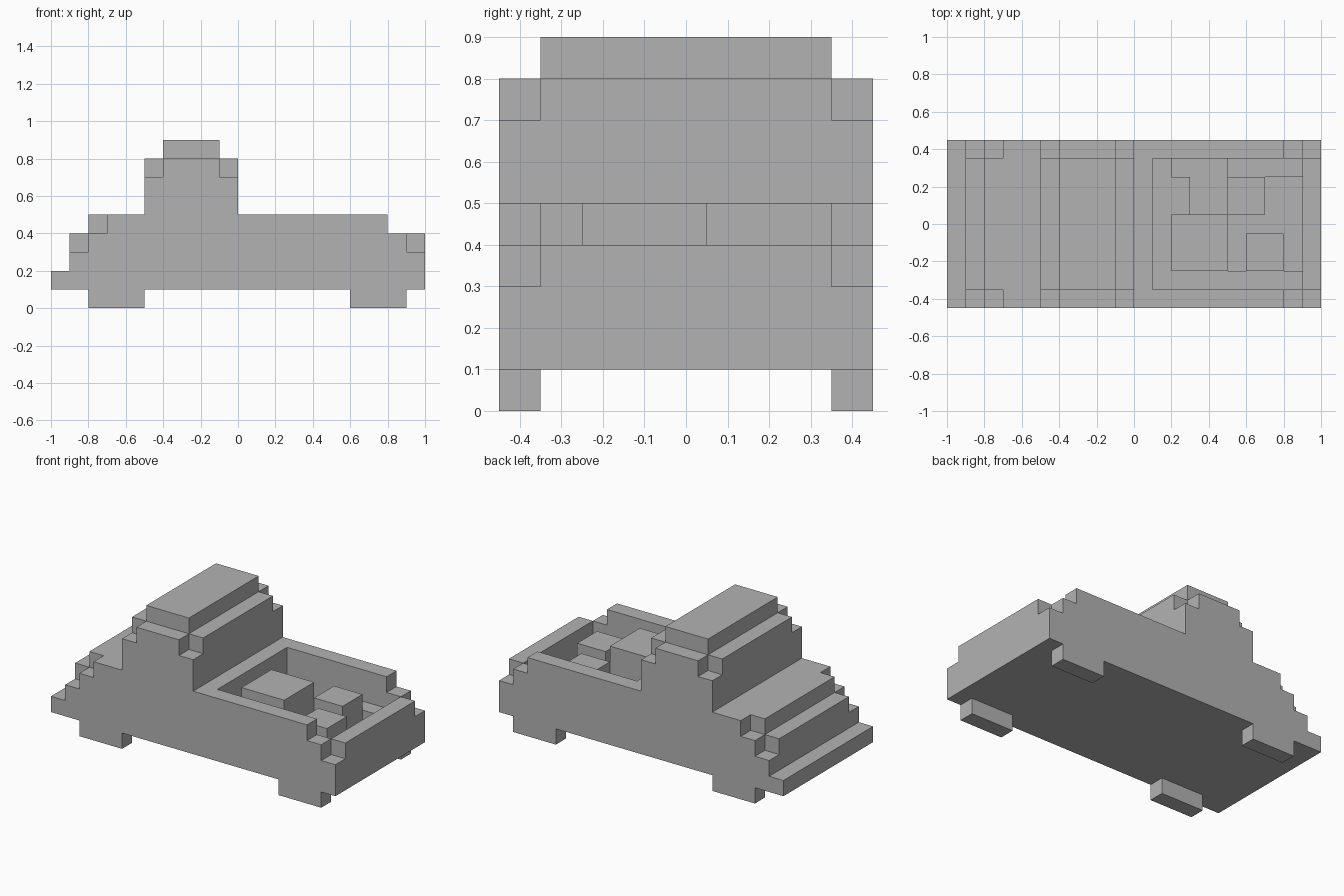
import bpy
import bmesh

cube = bpy.data.objects.get("Cube")
if cube:
    bpy.data.objects.remove(cube, do_unlink=True)

grey = bpy.data.materials.new("plain grey")
grey.use_nodes = True
colour = (0.45, 0.45, 0.45, 1)
grey.diffuse_color = colour
grey.node_tree.nodes["Principled BSDF"].inputs["Base Color"].default_value = colour

INNER, OUTER, BASE = 0.35, 0.45, 0.1


def stepped_slab(name, start, steps, y0, y1, base=BASE):
    """Extrude a stepped side profile, given as (end x, top z), from y0 to y1."""
    points = [(start, base)]
    x = start
    for end, top in steps:
        points += [(x, top), (end, top)]
        x = end
    points.append((x, base))
    bm = bmesh.new()
    face = bm.faces.new([bm.verts.new((px, y0, pz)) for px, pz in points])
    moved = bmesh.ops.extrude_face_region(bm, geom=[face])["geom"]
    verts = [v for v in moved if isinstance(v, bmesh.types.BMVert)]
    bmesh.ops.translate(bm, verts=verts, vec=(0, y1 - y0, 0))
    bmesh.ops.recalc_face_normals(bm, faces=bm.faces)
    mesh = bpy.data.meshes.new(name)
    bm.to_mesh(mesh)
    bm.free()
    mesh.materials.append(grey)
    obj = bpy.data.objects.new(name, mesh)
    bpy.context.collection.objects.link(obj)
    return obj


def box(name, x0, x1, y0, y1, z0, z1):
    return stepped_slab(name, x0, [(x1, z1)], y0, y1, z0)


# Middle of the truck: bumper, bonnet, cab, roof, open bed and tailgate
stepped_slab("body_middle", -1, [
    (-0.9, 0.2), (-0.8, 0.4), (-0.5, 0.5), (-0.4, 0.8), (-0.1, 0.9),
    (0, 0.8), (0.1, 0.5), (0.9, 0.2), (1, 0.4)], -INNER, INNER)

# Side panels with notched corners, and the wheels below them
side_steps = [
    (-0.9, 0.2), (-0.8, 0.3), (-0.7, 0.4), (-0.5, 0.5), (-0.4, 0.7),
    (-0.1, 0.8), (0, 0.7), (0.8, 0.5), (0.9, 0.4), (1, 0.3)]
for label, y0, y1 in (("right", -OUTER, -INNER), ("left", INNER, OUTER)):
    stepped_slab("side_panel_" + label, -1, side_steps, y0, y1)
    box("front_wheel_" + label, -0.8, -0.5, y0, y1, 0, BASE)
    box("rear_wheel_" + label, 0.6, 0.9, y0, y1, 0, BASE)

# Low load lying on the bed floor
box("load_front", 0.1, 0.2, -INNER, INNER, 0.2, 0.3)
box("load_step", 0.2, 0.3, 0.05, 0.25, 0.2, 0.3)
box("load_right", 0.2, 0.9, -INNER, -0.25, 0.2, 0.3)
box("load_left", 0.5, 0.9, 0.25, INNER, 0.2, 0.3)

# Crates
box("large_crate", 0.2, 0.5, -0.25, 0.05, 0.2, 0.5)
box("left_crate", 0.5, 0.7, 0.05, 0.25, 0.2, 0.4)
box("right_crate", 0.6, 0.8, -0.25, -0.05, 0.2, 0.4)
